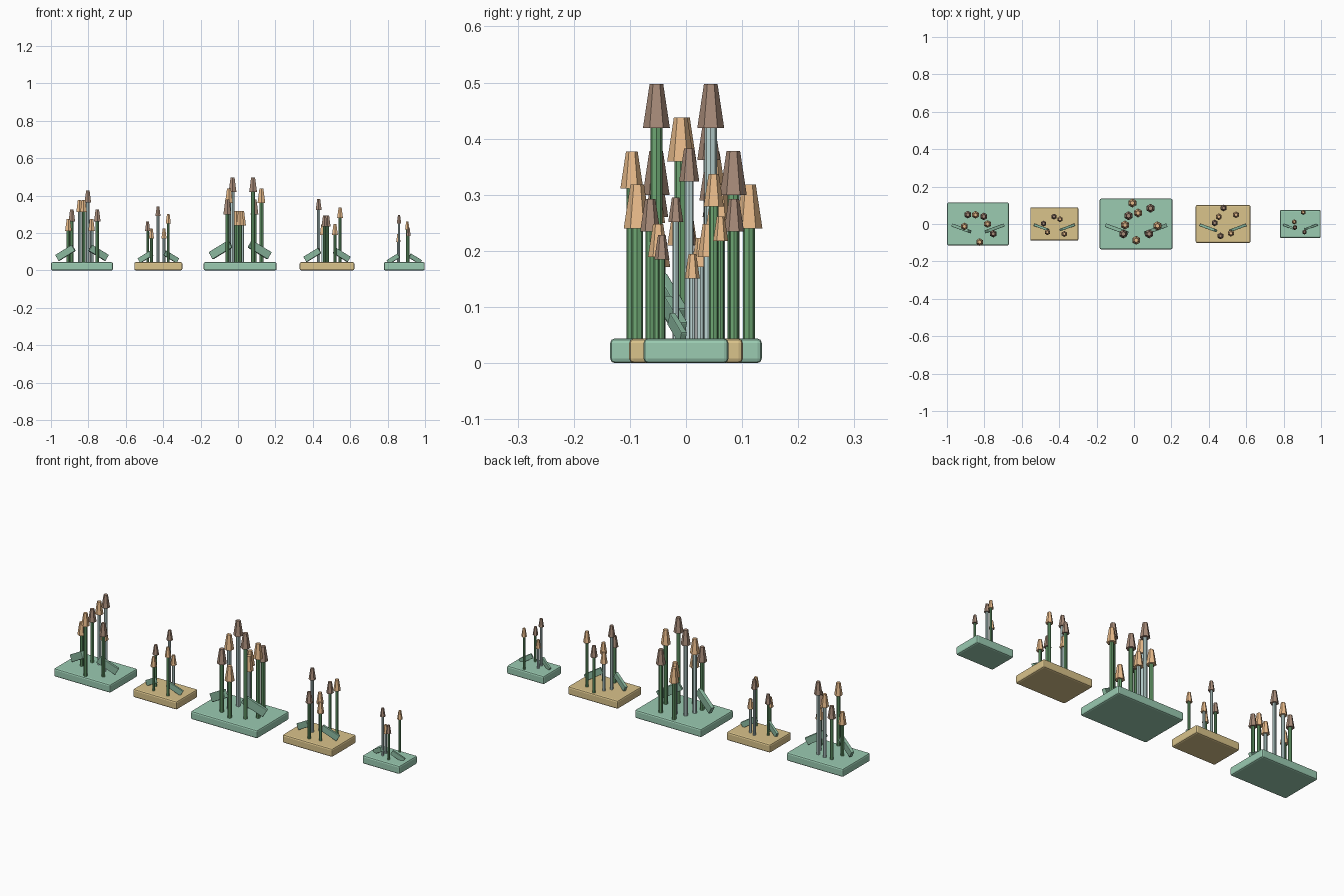
import bpy
from math import radians, cos, sin

if "Cube" in bpy.data.objects:
    bpy.data.objects.remove(bpy.data.objects["Cube"])


def mat(name, rgb):
    m = bpy.data.materials.new(name)
    m.diffuse_color = (*[c ** 2.2 for c in rgb], 1)
    m.use_nodes = True
    m.node_tree.nodes["Principled BSDF"].inputs["Base Color"].default_value = m.diffuse_color
    return m


MINT = mat("mint", (0.60, 0.79, 0.69))
SAND = mat("sand", (0.85, 0.76, 0.54))
GREEN = mat("stem_green", (0.43, 0.65, 0.45))
PALE = mat("stem_pale", (0.74, 0.84, 0.83))
LEAF = mat("leaf_green", (0.54, 0.72, 0.62))
BROWN = mat("cap_brown", (0.65, 0.54, 0.47))
TAN = mat("cap_tan", (0.91, 0.73, 0.54))


def box(name, size, loc, rot, bevel, material):
    bpy.ops.mesh.primitive_cube_add(size=1, location=loc, rotation=rot)
    o = bpy.context.object
    o.name = name
    o.scale = size
    bpy.ops.object.transform_apply(location=False, rotation=False, scale=True)
    b = o.modifiers.new("bevel", 'BEVEL')
    b.width, b.segments = bevel, 2
    o.data.materials.append(material)


def cone(name, sides, r1, r2, z0, z1, x, y, material):
    bpy.ops.mesh.primitive_cone_add(vertices=sides, radius1=r1, radius2=r2,
                                    depth=z1 - z0, location=(x, y, (z0 + z1) / 2))
    o = bpy.context.object
    o.name = name
    o.data.materials.append(material)


# Clusters: centre x, scale, number of reeds
clusters = [(-0.834, 0.85, 7), (-0.426, 0.66, 5), (0.0115, 1.0, 9),
            (0.476, 0.75, 6), (0.889, 0.56, 4)]

for k, (cx, s, count) in enumerate(clusters):
    # Base slab
    box(f"slab_{k}", (0.39 * s, 0.27 * s, 0.044), (cx, 0, 0.022), (0, 0, 0),
        0.008, SAND if k % 2 else MINT)

    # Reeds in a golden-angle spiral, heights cycling in fours
    for i in range(count):
        a = radians(40.1 * k + 137.5 * i)
        r = s * (0.060 + 0.027 * (i % 3))
        x, y = cx + r * cos(a), r * sin(a)
        top = 0.038 + s * (0.28 + 0.0597 * (i % 4))
        base = top - 0.078 * s
        cone(f"stem_{k}_{i}", 8, 0.0108 * s, 0.0108 * s, 0.035, base + 0.015 * s,
             x, y, GREEN if i % 3 else PALE)
        cone(f"reed_head_{k}_{i}", 6, 0.024 * s, 0.0122 * s, base, top,
             x, y, BROWN if i % 2 else TAN)

    # Pair of leaning leaf blades
    for side in (-1, 1):
        box(f"leaf_{k}_{side}", (0.127 * s, 0.02 * s, 0.044 * s),
            (cx + side * 0.104 * s, -0.028 * s, 0.11 * s),
            (0, side * radians(30), side * radians(20)), 0.003 * s, LEAF)
